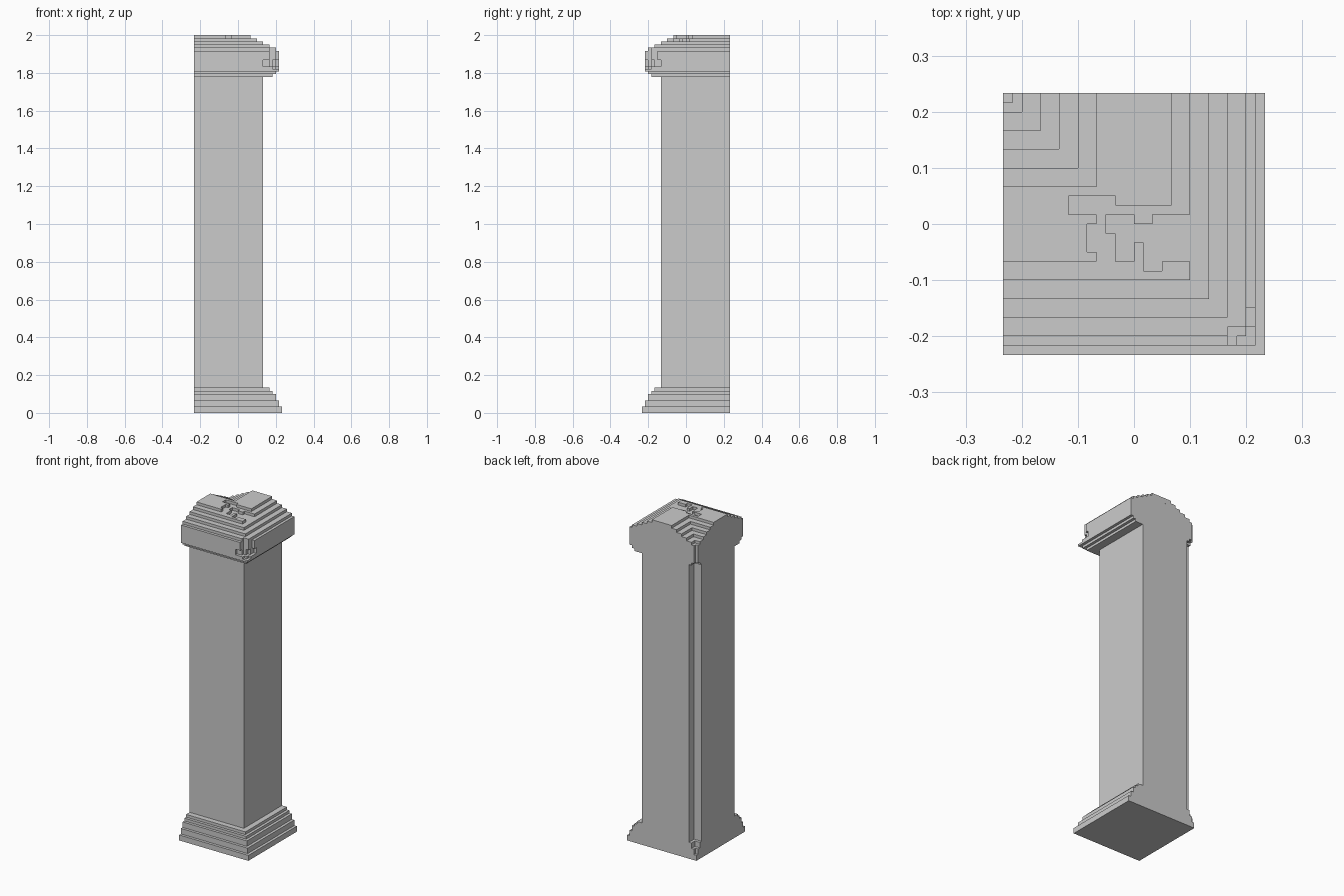
import bpy
import bmesh

if "Cube" in bpy.data.objects:
    bpy.data.objects.remove(bpy.data.objects["Cube"])

E = 0.2333  # outer edge of the footprint
V = 1 / 60  # one step


def section(w, n, chip=None):
    """Corner-post outline: faces at x=w and y=-w, square notch at the back left."""
    corner = chip or [(w, -w)]
    pts = [(-E, -w)] + corner + [(w, E)]
    if n < E - 0.001:
        pts += [(-n, E), (-n, n), (-E, n)]
    else:
        pts += [(-E, E)]
    return pts


def build(name, layers):
    """Stack flat extruded outlines (points in steps or units, z0, z1)."""
    bm = bmesh.new()
    for pts, z0, z1 in layers:
        face = bm.faces.new([bm.verts.new((x, y, z0)) for x, y in pts])
        face.normal_update()
        top = bmesh.ops.extrude_face_region(bm, geom=[face], use_keep_orig=True)
        verts = [g for g in top["geom"] if isinstance(g, bmesh.types.BMVert)]
        bmesh.ops.translate(bm, verts=verts, vec=(0, 0, z1 - z0))
    bmesh.ops.recalc_face_normals(bm, faces=bm.faces)
    mesh = bpy.data.meshes.new(name)
    bm.to_mesh(mesh)
    bm.free()
    ob = bpy.data.objects.new(name, mesh)
    bpy.context.collection.objects.link(ob)
    return ob


def steps(pts):
    """Convert whole-step coordinates to units."""
    return [(x * V, y * V) for x, y in pts]


# Stepped base
base = [(14, 0, 2), (13, 2, 4), (12, 4, 6), (11, 6, 7), (10, 7, 8)]
build("base", [(section(w * V, max(w, 11) * V), a * V, b * V) for w, a, b in base])

# Plain shaft with a notch along the back left edge
Z0 = 1.778
build("shaft", [(section(8 * V, 11 * V), 8 * V, Z0)])

# Capital moulding, with a chipped front right corner
chip_mid = steps([(8, -13), (8, -12), (10, -12), (10, -11), (11, -11),
                  (11, -10), (12, -10), (12, -8), (13, -8)])
chip_high = steps([(10, -13), (10, -11), (12, -11), (12, -9), (13, -9)])
chip_low = steps([(11, -13), (11, -12), (12, -12), (12, -11), (13, -11)])
chip_rim = steps([(10, -12), (10, -11), (12, -11)])
build("capital", [
    (section(11 * V, 11 * V), Z0, 1.793),
    (section(12 * V, 12 * V), 1.793, 1.808),
    (section(13 * V, 13 * V), 1.808, 1.82),
    (section(13 * V, 13 * V, chip_low), 1.82, 1.833),
    (section(13 * V, 13 * V, chip_mid), 1.833, 1.867),
    (section(13 * V, 13 * V, chip_high), 1.867, 115 * V),
])

# Stepped cap; the two top layers are worn away in the middle
worn_lower = steps([
    (6, 14), (6, 1), (2, 1), (2, 0), (0, 0), (0, 1), (-3, 1), (-3, -1), (-2, -1),
    (-2, -4), (0, -4), (0, -2), (1, -2), (1, -5), (3, -5), (3, -4), (6, -4),
    (6, -6), (-14, -6), (-14, 6), (-6, 6), (-6, 14)])
worn_top = steps([
    (4, 14), (4, 2), (-2, 2), (-2, 3), (-7, 3), (-7, 1), (-4, 1), (-4, 0), (-5, 0),
    (-5, -3), (-4, -3), (-4, -4), (-14, -4), (-14, 4), (-4, 4), (-4, 14)])
build("cap", [
    (section(12 * V, 12 * V, chip_rim), 115 * V, 116 * V),
    (section(10 * V, 10 * V), 116 * V, 117 * V),
    (section(8 * V, 8 * V), 117 * V, 118 * V),
    (worn_lower, 118 * V, 119 * V),
    (worn_top, 119 * V, 2.0),
])
